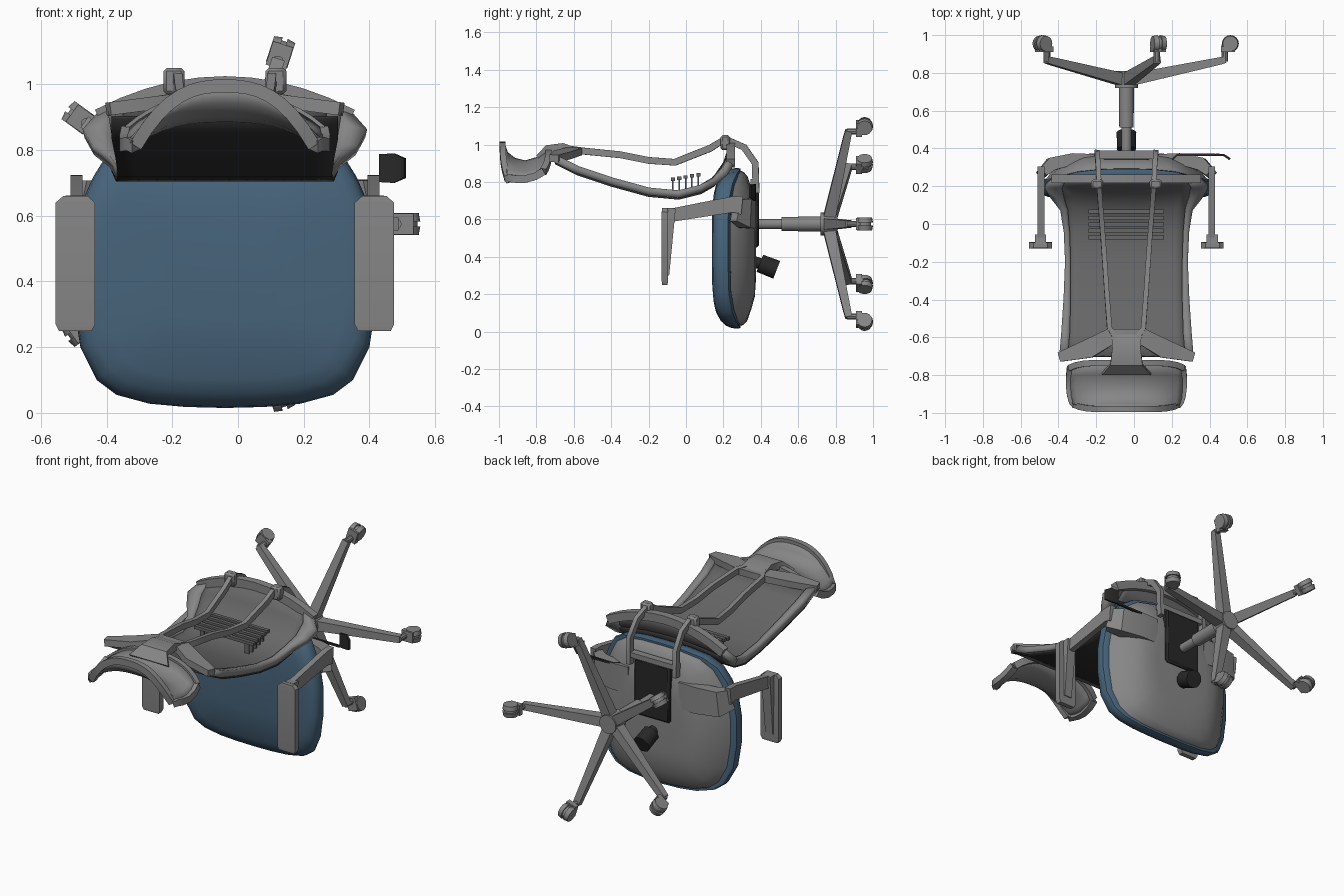
import bpy, bmesh, math
from mathutils import Vector as V

if "Cube" in bpy.data.objects:
    bpy.data.objects.remove(bpy.data.objects["Cube"])

CX = -0.04  # symmetry plane of the chair
HUB_Z = 0.575


def material(name, rgb):
    m = bpy.data.materials.new(name)
    m.use_nodes = True
    m.diffuse_color = (*rgb, 1)
    m.node_tree.nodes["Principled BSDF"].inputs["Base Color"].default_value = (*rgb, 1)
    return m


GREY = material("grey plastic", (0.24, 0.24, 0.24))
DARK = material("dark grey mesh", (0.135, 0.135, 0.135))
CHARCOAL = material("charcoal mesh", (0.032, 0.032, 0.032))
BLACK = material("black plastic", (0.021, 0.021, 0.021))
BLUE = material("blue fabric", (0.064, 0.128, 0.2))


def build(name, verts, faces, mat, angle=35, closed=True):
    me = bpy.data.meshes.new(name)
    me.from_pydata([tuple(v) for v in verts], [], faces)
    if closed:
        bm = bmesh.new()
        bm.from_mesh(me)
        bmesh.ops.recalc_face_normals(bm, faces=bm.faces)
        bm.to_mesh(me)
        bm.free()
    me.materials.append(mat)
    ob = bpy.data.objects.new(name, me)
    bpy.context.collection.objects.link(ob)
    bpy.ops.object.select_all(action='DESELECT')
    ob.select_set(True)
    bpy.context.view_layer.objects.active = ob
    bpy.ops.object.shade_smooth_by_angle(angle=math.radians(angle))
    return ob


def loft(name, rings, mat):
    """Closed skin through equal rings, capped at both ends."""
    n, k = len(rings[0]), len(rings)
    verts = [p for r in rings for p in r]
    faces = [(i * n + j, i * n + (j + 1) % n, (i + 1) * n + (j + 1) % n, (i + 1) * n + j)
             for i in range(k - 1) for j in range(n)]
    faces += [tuple(range(n)), tuple(range((k - 1) * n, k * n))]
    return build(name, verts, faces, mat)


def sheet(name, rows, mat, thick):
    """Open grid of points given thickness about its middle."""
    n = len(rows[0])
    faces = [(i * n + j, (i + 1) * n + j, (i + 1) * n + j + 1, i * n + j + 1)
             for i in range(len(rows) - 1) for j in range(n - 1)]
    s = build(name, [p for r in rows for p in r], faces, mat, 40, False).modifiers.new("thickness", 'SOLIDIFY')
    s.thickness, s.offset = thick, 0


def bar(name, pts, sizes, side, mat):
    """Rectangular section swept along a path; sizes are (along side, across)."""
    pts = [V(p) for p in pts]
    rings = []
    for i, p in enumerate(pts):
        t = (pts[min(i + 1, len(pts) - 1)] - pts[max(i - 1, 0)]).normalized()
        a = V(side)
        a = (a - t * a.dot(t)).normalized()
        b = t.cross(a)
        w, h = sizes[i] if isinstance(sizes, list) else sizes
        rings.append([p + a * (w / 2 * s) + b * (h / 2 * q)
                      for s, q in ((-1, -1), (1, -1), (1, 1), (-1, 1))])
    return loft(name, rings, mat)


def rod(name, p, q, r0, r1, mat, n=16):
    p, q = V(p), V(q)
    rot = (q - p).to_track_quat('Z', 'Y')
    ring = [V((math.cos(2 * math.pi * i / n), math.sin(2 * math.pi * i / n), 0)) for i in range(n)]
    return loft(name, [[p + rot @ (v * r0) for v in ring], [q + rot @ (v * r1) for v in ring]], mat)


def box(name, lo, hi, mat, bevel=0):
    x, z = (lo[0] + hi[0]) / 2, (lo[2] + hi[2]) / 2
    ob = bar(name, [(x, lo[1], z), (x, hi[1], z)], (hi[0] - lo[0], hi[2] - lo[2]), (1, 0, 0), mat)
    if bevel:
        ob.modifiers.new("bevel", 'BEVEL').width = bevel


# Seat: rounded outline stacked through depth, bent back at both ends
half = [(0, .015), (.12, .018), (.23, .028), (.33, .055), (.39, .10), (.44, .2), (.463, .35), (.463, .5),
        (.44, .63), (.40, .72), (.35, .80), (.27, .85), (.14, .872), (0, .875)]
outline = half + [(-x, z) for x, z in half[-2:0:-1]]


def seat_ring(y, sx, sz, bend):
    out = []
    for x, z in outline:
        pz = .445 + (z - .445) * sz
        t = abs(pz - .445) / .43
        out.append(V((CX + x * sx, y + bend * t ** 5, pz)))
    return out


loft("seat_cushion", [seat_ring(y, s, s, .07) for y, s in
     ((.138, .4), (.139, .8), (.144, .9), (.155, .96), (.175, .99), (.205, 1), (.225, .99), (.238, .95), (.24, .8))], BLUE)
loft("seat_shell", [seat_ring(*r) for r in
     ((.23, .85, .9, .07), (.235, .925, .965, .07), (.265, .875, .95, .055), (.31, .78, .9, .03),
      (.35, .65, .75, 0), (.368, .54, .6, 0), (.373, .4, .42, 0))], GREY)

# Mechanism under the seat, gas column and tilt knob
box("mechanism_plate", (CX - .12, .33, .45), (CX + .12, .39, .79), BLACK, .01)
box("support_crossbar", (CX - .165, .345, .785), (CX + .165, .388, .815), GREY)
rod("gas_piston", (CX, .38, HUB_Z), (CX, .52, HUB_Z), .027, .027, GREY)
rod("gas_column", (CX, .51, HUB_Z), (CX, .74, HUB_Z), .038, .04, GREY, 20)
rod("base_hub", (CX, .72, HUB_Z), (CX, .81, HUB_Z), .062, .055, GREY, 20)
rod("knob_stem", (CX, .36, .375), (CX, .42, .355), .03, .03, BLACK)
rod("tilt_knob", (CX, .395, .365), (CX, .485, .33), .05, .052, BLACK, 14)

# Height lever on one side
bar("lever_rod", [(.19, .33, .705), (.23, .367, .705), (.43, .367, .705)], (.012, .012), (0, 0, 1), BLACK)
bar("lever_paddle", [(.43, .367, .745), (.475, .365, .745), (.508, .343, .745)],
    [(.085, .012), (.09, .012), (.06, .012)], (0, 0, 1), BLACK)

# Five star legs with twin wheel casters
for i in range(5):
    a = math.radians(72 * i)
    rad, tan = V((math.cos(a), 0, math.sin(a))), V((-math.sin(a), 0, math.cos(a)))

    def at(r, y, t=0):
        return V((CX, y, HUB_Z)) + rad * r + tan * t
    bar(f"base_leg_{i}", [at(.03, .765), at(.49, .862), at(.525, .87)],
        [(.06, .065), (.04, .04), (.04, .035)], tan, GREY)
    rod(f"caster_post_{i}", at(.52, .86), at(.52, .95), .018, .018, GREY, 10)
    bar(f"caster_hood_{i}", [at(.50, .925), at(.575, .925)], (.064, .03), tan, GREY)
    rod(f"caster_core_{i}", at(.55, .955, -.02), at(.55, .955, .02), .036, .036, GREY, 14)
    for s in (-1, 1):
        rod(f"caster_wheel_{i}_{s}", at(.55, .955, s * .008), at(.55, .955, s * .034), .045, .04, GREY, 16)

# Armrests
for side, s in (("left", 1), ("right", -1)):
    def X(x):
        return CX + s * x
    bar(side + "_arm_bracket", [(X(.17), .345, .63), (X(.28), .345, .63), (X(.40), .315, .63), (X(.45), .265, .65)],
        [(.16, .05), (.16, .06), (.15, .07), (.12, .05)], (0, 0, 1), GREY)
    bar(side + "_arm_post", [(X(.452), .30, .675), (X(.452), .25, .68), (X(.452), -.09, .62)],
        [(.036, .10), (.036, .085), (.036, .07)], (1, 0, 0), GREY)
    bar(side + "_arm_pad", [(X(.455), -.113, z) for z in (.25, .27, .64, .66)],
        [(.10, .028), (.12, .034), (.12, .034), (.075, .028)], (1, 0, 0), GREY)
    bar(side + "_pad_support", [(X(.455), -.10, .30), (X(.455), -.08, .66)],
        [(.05, .02), (.06, .05)], (1, 0, 0), GREY)

# Backrest rows: y, z, panel half width, outer half width, forward wrap at the sides
rows = [(.24, 1.0, .33, .385, .10), (.205, .90, .35, .43, .05), (.15, .82, .34, .40, .02),
        (.08, .765, .32, .35, 0), (-.04, .735, .31, .332, 0), (-.2, .75, .305, .325, 0),
        (-.4, .805, .305, .333, 0), (-.58, .865, .31, .345, 0), (-.70, .925, .32, .355, 0)]


def back_point(row, x, lift=0):
    y, z, hp, ho, drop = row
    return V((CX + x, y, z + lift - drop * (x / ho) ** 2))


sheet("back_panel", [[back_point(r, r[2] * u / 6) for u in range(-6, 7)] for r in rows], DARK, .016)
sheet("back_front_mesh", [[back_point(r, min(r[3], .345) * u / 6, -.025) for u in range(-6, 7)] for r in rows[1:]],
      CHARCOAL, .01)
for side, s in (("left", 1), ("right", -1)):
    cols = (0, .5, 1) if s > 0 else (1, .5, 0)
    sheet(side + "_back_rim", [[back_point(r, s * (r[2] - .01 + (r[3] - r[2] + .01) * c)) for c in cols]
                               for r in rows], GREY, .04)
bar("back_lower_rim", [back_point(rows[0], .385 * u / 5) for u in range(-5, 6)], (.045, .05), (0, 1, 0), GREY)
hood = [(-.355, -.705, .925), (-.2, -.66, .945), (-.09, -.60, .963)]
bar("back_upper_hood", [(CX + x, y, z) for x, y, z in hood + [(-x, y, z) for x, y, z in hood[::-1]]],
    [(w, .04) for w in (.05, .10, .09, .09, .10, .05)], (0, 1, 0), GREY)

# Lumbar slats behind the panel
for i in range(5):
    y = -.07 + .034 * i
    z = .805 + .006 * i
    box(f"lumbar_slat_{i}", (CX - .2, y - .011, z), (CX + .2, y + .011, z + .018), DARK)
    for x in (-.15, .15):
        box(f"slat_stem_{i}_{x}", (CX + x - .015, y - .004, .735), (CX + x + .015, y + .004, z), DARK)

# Rear support: two rails meeting in a loop, with clips on the lower rim
rail = [(.155, .375, .74), (.155, .37, .90), (.15, .31, .985), (.145, .21, 1.03), (.14, .13, .98), (.125, -.06, .905),
        (.115, -.2, .915), (.105, -.35, .945), (.09, -.55, .965), (.05, -.625, .975), (0, -.63, .975)]
path = rail + [(-x, y, z) for x, y, z in rail[-2::-1]]
bar("rear_support", [(CX + x, y, z) for x, y, z in path], (.036, .026), (.01, .3, 1), GREY)
for s in (-1, 1):
    box(f"support_clip_{s}", (CX + s * .155 - .032, .185, .97), (CX + s * .155 + .032, .235, 1.05), GREY, .01)

# Headrest: dished tray, sides wrapped forward, raised rim and neck; rows are y, z, half width, side drop
head = [(-.98, .995, .27, .18), (-.965, .95, .285, .13), (-.92, .915, .295, .10), (-.86, .90, .30, .085),
        (-.79, .92, .30, .09), (-.735, .955, .295, .10)]


def head_point(row, u):
    y, z, hw, drop = row
    pull = .22 * u ** 6
    return V((CX + hw * u, y + (-.86 - y) * pull, z - drop * abs(u) ** 2.6))


sheet("headrest", [[head_point(r, u / 8) for u in range(-8, 9)] for r in head], GREY, .03)
for edge, row in (("lower", head[-1]), ("upper", head[0])):
    bar(f"headrest_{edge}_rim", [head_point(row, u / 8) for u in range(-8, 9)], (.032, .04), (0, 1, 0), GREY)
for s in (-1, 1):
    bar(f"headrest_side_rim_{s}", [head_point(r, s) for r in head], (.04, .04), (1, 0, 0), GREY)
bar("headrest_neck", [(CX, -.58, .96), (CX, -.66, .985), (CX, -.74, .975), (CX, -.79, .93)],
    [(.16, .04), (.15, .045), (.17, .045), (.26, .03)], (1, 0, 0), GREY)
